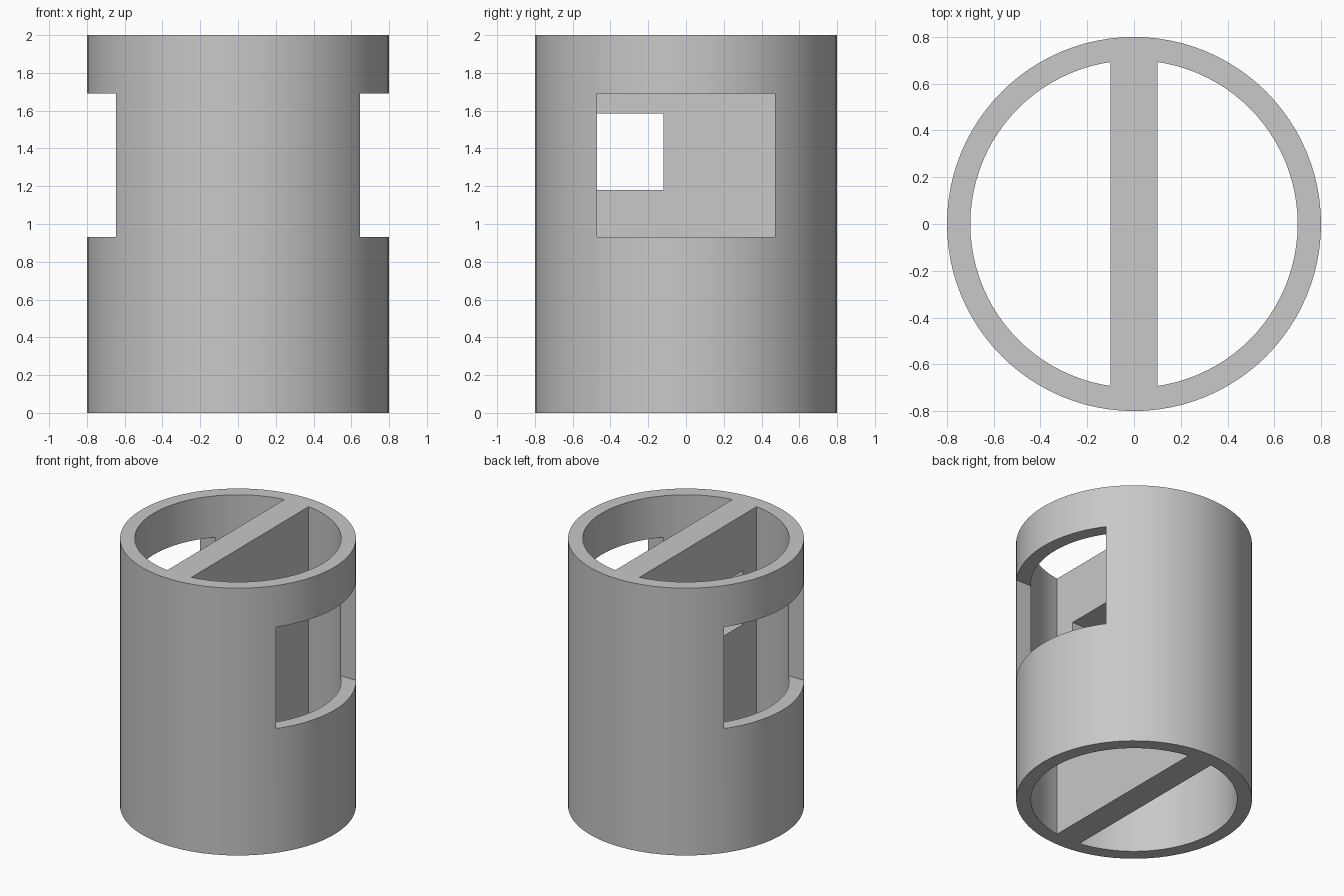
import bpy
import math

cube = bpy.data.objects.get("Cube")
if cube:
    bpy.data.objects.remove(cube, do_unlink=True)

HEIGHT = 2.0
OUTER, INNER = 0.8, 0.7
SEGMENTS = 96


def cylinder(name, radius, z0, z1):
    bpy.ops.mesh.primitive_cylinder_add(vertices=SEGMENTS, radius=radius, depth=z1 - z0,
                                        location=(0, 0, (z0 + z1) / 2))
    bpy.context.object.name = name
    return bpy.context.object


def box(name, x, y, z):
    """Box from (min, max) pairs along each axis."""
    bpy.ops.mesh.primitive_cube_add(size=1, location=[sum(p) / 2 for p in (x, y, z)])
    obj = bpy.context.object
    obj.name = name
    obj.scale = [p[1] - p[0] for p in (x, y, z)]
    bpy.ops.object.transform_apply(location=False, rotation=False, scale=True)
    return obj


def cut(target, cutter):
    """Subtract the cutter, then discard it."""
    cutter.hide_render = True
    mod = target.modifiers.new("cut", 'BOOLEAN')
    mod.operation = 'DIFFERENCE'
    mod.solver = 'EXACT'
    mod.object = cutter
    bpy.ops.object.select_all(action='DESELECT')
    bpy.context.view_layer.objects.active = target
    target.select_set(True)
    bpy.ops.object.modifier_apply(modifier=mod.name)
    bpy.data.objects.remove(cutter, do_unlink=True)


# Bore cutter, split by a slab that leaves the central divider
bore = cylinder("bore", INNER, -0.1, HEIGHT + 0.1)
cut(bore, box("divider_slab", (-0.1, 0.1), (-1, 1), (-1, 3)))

# Tube with its divider in one piece
body = cylinder("divided_tube", OUTER, 0, HEIGHT)
cut(body, bore)

# Side windows, one through each wall
for side in (-1, 1):
    x = sorted((side * 0.3, side * 1.0))
    cut(body, box("side_window", x, (-0.472, 0.472), (0.93, 1.69)))

# Square opening through the divider
cut(body, box("divider_opening", (-0.2, 0.2), (-0.53, -0.12), (1.18, 1.585)))

# Plain grey finish
grey = bpy.data.materials.new("plain_grey")
grey.use_nodes = True
colour = (0.58, 0.58, 0.58, 1)
grey.diffuse_color = colour
grey.node_tree.nodes["Principled BSDF"].inputs["Base Color"].default_value = colour
body.data.materials.clear()
body.data.materials.append(grey)
for face in body.data.polygons:
    face.material_index = 0

# Smooth round walls with crisp edges
bpy.ops.object.select_all(action='DESELECT')
body.select_set(True)
bpy.context.view_layer.objects.active = body
bpy.ops.object.shade_smooth_by_angle(angle=math.radians(30))
